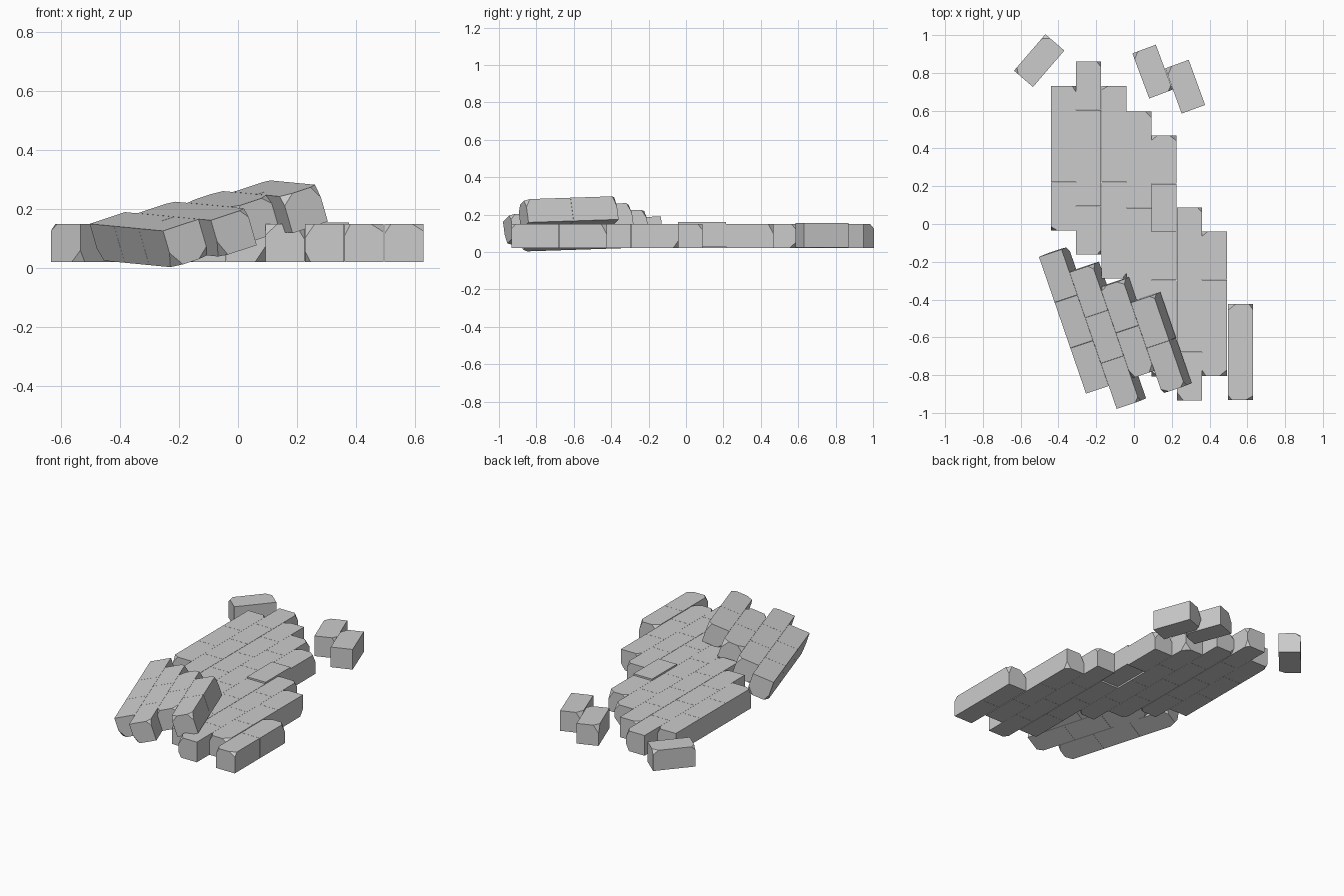
import bpy, bmesh, random
from math import radians
from mathutils import Matrix, Vector

if "Cube" in bpy.data.objects:
    bpy.data.objects.remove(bpy.data.objects["Cube"])

random.seed(7)
W, L, H = 0.1333, 0.2555, 0.13   # brick width, length, height
FLOOR = 0.02


def make_brick(ends=(), chips=2):
    """Box brick; 'ends' lists the exposed ends (+1 back, -1 front) whose corners are chipped."""
    bm = bmesh.new()
    bmesh.ops.create_cube(bm, size=1, matrix=Matrix.Diagonal((W - .001, L - .001, H, 1)))
    corners = [(sx, e, sz) for e in ends for sx in (-1, 1) for sz in (-1, 1, 1)]
    random.shuffle(corners)
    for s in dict.fromkeys(corners[:chips]):
        cut = [random.uniform(.02, .045), random.uniform(.02, .045), random.uniform(.025, .06)]
        corner = Vector((s[0] * W / 2, s[1] * L / 2, s[2] * H / 2))
        normal = Vector([s[i] / cut[i] for i in range(3)])
        point = corner - Vector((s[0] * cut[0], 0, 0))
        res = bmesh.ops.bisect_plane(bm, geom=bm.verts[:] + bm.edges[:] + bm.faces[:],
                                     plane_co=point, plane_no=normal, clear_outer=True)
        edges = [g for g in res['geom_cut'] if isinstance(g, bmesh.types.BMEdge)]
        if edges:
            bmesh.ops.holes_fill(bm, edges=edges, sides=0)
    bmesh.ops.recalc_face_normals(bm, faces=bm.faces[:])
    return bm


def add_brick(target, matrix, ends=(), chips=2):
    bm = make_brick(ends, chips)
    bm.transform(matrix)
    tmp = bpy.data.meshes.new("tmp")
    bm.to_mesh(tmp)
    bm.free()
    target.from_mesh(tmp)
    bpy.data.meshes.remove(tmp)


def finish(bm, name):
    me = bpy.data.meshes.new(name)
    bm.to_mesh(me)
    bm.free()
    bpy.context.collection.objects.link(bpy.data.objects.new(name, me))


def add_columns(bm, columns, base, lifted=()):
    """columns: (left x, back y, brick count), running toward -y."""
    for c, (x, y, n) in enumerate(columns):
        for i in range(n):
            ends = ([1] if i == 0 else []) + ([-1] if i == n - 1 else [])
            dz = .01 if (c, i) in lifted else 0
            loc = Vector((x + W / 2, y - (i + .5) * L, H / 2 + dz))
            add_brick(bm, base @ Matrix.Translation(loc), ends)


# Fallen wall lying flat in running bond
wall = bmesh.new()
add_columns(wall, [(-.44, .732, 3), (-.307, .86, 4), (-.173, .732, 4), (-.04, .597, 4),
                   (.093, .469, 5), (.227, .088, 4), (.36, -.04, 3), (.497, -.422, 2)],
            Matrix.Translation((0, 0, FLOOR)), lifted={(4, 1)})
finish(wall, "fallen_wall")

# Broken section leaning on the wall
tilt = (Matrix.Translation((-.468, -.158, .026)) @ Matrix.Rotation(radians(19), 4, 'Z')
        @ Matrix.Rotation(radians(1.8), 4, 'X') @ Matrix.Rotation(radians(-17.5), 4, 'Y'))
lean = bmesh.new()
add_columns(lean, [(0, 0, 3), (W, -L / 2, 3), (2 * W, -L, 2), (3 * W, -1.5 * L, 2)], tilt)
finish(lean, "leaning_section")

# Loose bricks behind
for k, (x, y, dz, ang) in enumerate([(-.502, .865, 0, -40.7), (.098, .807, 0, 20.5),
                                     (.271, .727, .005, 20)]):
    bm = bmesh.new()
    add_brick(bm, Matrix.Translation((x, y, FLOOR + H / 2 + dz))
              @ Matrix.Rotation(radians(ang), 4, 'Z'), (1, -1), 3)
    finish(bm, f"loose_brick_{k + 1}")
